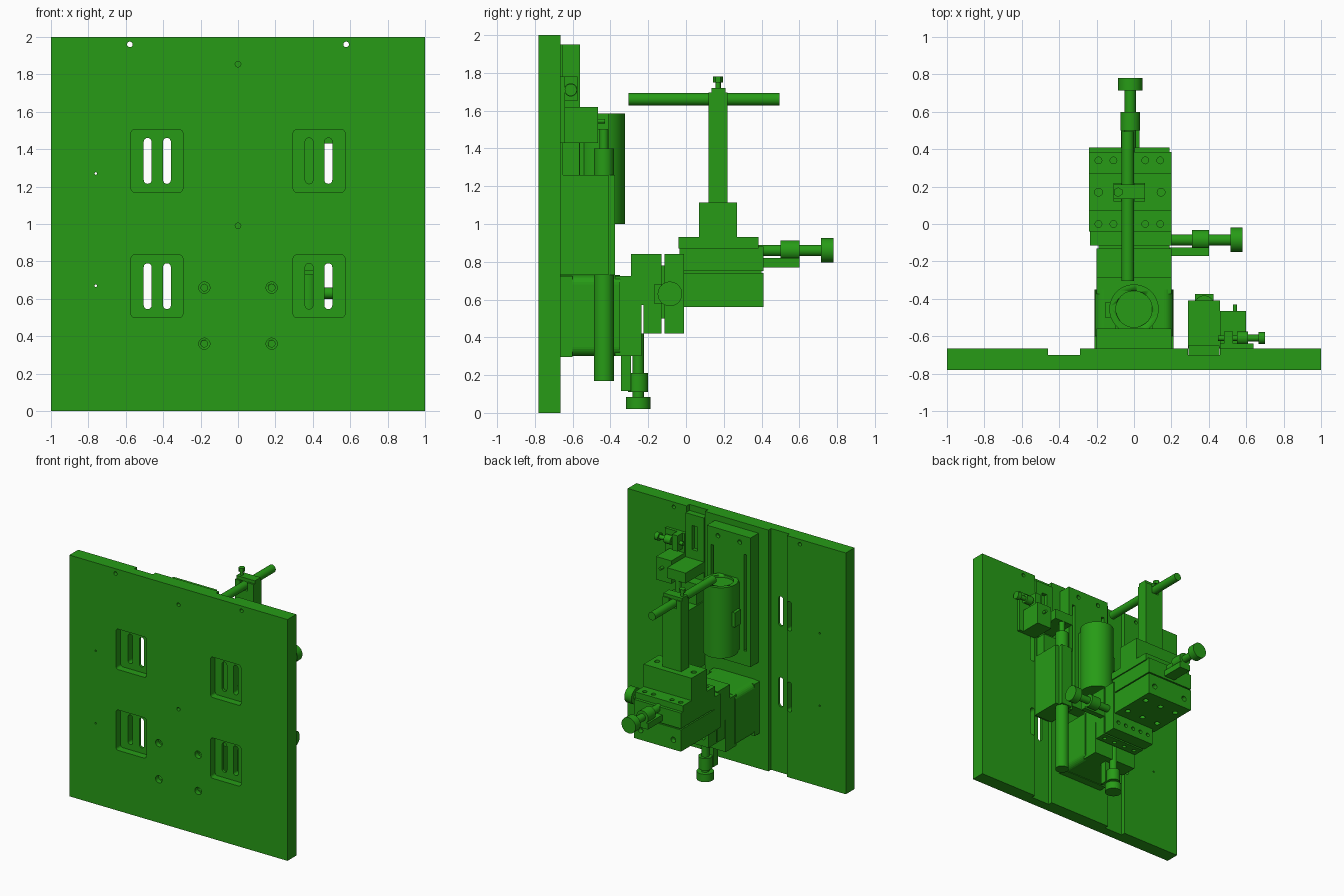
import bpy
from mathutils import Vector

if "Cube" in bpy.data.objects:
    bpy.data.objects.remove(bpy.data.objects["Cube"])

green = bpy.data.materials.new("green")
green.diffuse_color = (0.02, 0.33, 0.008, 1)
green.use_nodes = True
green.node_tree.nodes["Principled BSDF"].inputs["Base Color"].default_value = green.diffuse_color


def finish(ob, name):
    ob.name = ob.data.name = name
    ob.data.materials.append(green)
    return ob


def box(name, x, y, z, bevel=0, axis=None):
    """Box from ranges; optional bevel of the edges parallel to axis."""
    bpy.ops.mesh.primitive_cube_add(size=1)
    ob = bpy.context.object
    lo, hi = Vector((x[0], y[0], z[0])), Vector((x[1], y[1], z[1]))
    for v in ob.data.vertices:
        v.co = Vector(lo[i] if v.co[i] < 0 else hi[i] for i in range(3))
    if bevel:
        w = ob.data.attributes.new("bevel_weight_edge", 'FLOAT', 'EDGE')
        for e in ob.data.edges:
            a, b = (ob.data.vertices[i].co for i in e.vertices)
            w.data[e.index].value = 1.0 if abs((b - a).normalized()[axis]) > .9 else 0.0
        m = ob.modifiers.new("round", 'BEVEL')
        m.limit_method, m.width, m.segments = 'WEIGHT', bevel, 6
        bpy.ops.object.modifier_apply(modifier=m.name)
    return finish(ob, name)


def cyl(name, p0, p1, r, seg=40):
    p0, p1 = Vector(p0), Vector(p1)
    d = p1 - p0
    bpy.ops.mesh.primitive_cylinder_add(vertices=seg, radius=r, depth=d.length, location=(p0 + p1) / 2,
                                        rotation=d.to_track_quat('Z', 'Y').to_euler())
    bpy.ops.object.transform_apply()
    bpy.ops.object.shade_smooth_by_angle()
    return finish(bpy.context.object, name)


def cut(ob, cutters):
    for c in cutters:
        bpy.context.view_layer.objects.active = ob
        m = ob.modifiers.new("cut", 'BOOLEAN')
        m.operation, m.object, m.solver = 'DIFFERENCE', c, 'EXACT'
        bpy.ops.object.modifier_apply(modifier=m.name)
        bpy.data.objects.remove(c)


def hole(p, axis, r, depth, seg=20):
    """Cutter of given depth either side of p along axis."""
    d = Vector((0, 0, 0))
    d[axis] = depth
    return cyl("hole", Vector(p) - d, Vector(p) + d, r, seg)


def micrometer(name, origin, direction, stops, radii):
    """Row of coaxial cylinders along direction."""
    o, d = Vector(origin), Vector(direction)
    for part, a, b, r in zip(("spindle", "sleeve", "thimble", "knob"), stops, stops[1:], radii):
        cyl(f"{name}_{part}", o + d * a, o + d * b, r)


# Back plate with channels, pockets, slots and holes
plate = box("base_plate", (-1, 1), (-.78, -.665), (0, 2))
cuts = []
for s in (-1, 1):
    cuts.append(box("channel", sorted((s * .29, s * .46)), (-.7, -.6), (-.1, 2.1)))
    for z in (.5, 1.17):
        cuts.append(box("pocket", sorted((s * .295, s * .572)), (-.9, -.72), (z, z + .335), .02, 1))
        for x in (.38, .483):
            cuts.append(box("slot", (s * x - .021, s * x + .021), (-.9, -.5), (z + .045, z + .29), .0205, 1))
    cuts.append(hole((s * .578, -.72, 1.96), 1, .015, .2))
    for z in (.36, .66):
        cuts.append(hole((s * .18, -.78, z), 1, .03, .04))
        cuts.append(hole((s * .18, -.72, z), 1, .018, .2))
for x, z, r in ((0, 1.855, .015), (0, .99, .015), (-.76, 1.27, .007), (-.76, .67, .007)):
    cuts.append(hole((x, -.72, z), 1, r, .2))
cut(plate, cuts)

# Upper central rail plate with guide grooves, and the large cylinder
rail = box("rail_plate", (-.2, .2), (-.665, -.56), (.88, 1.95))
cuts = [box("groove", (s * .15 - .012, s * .15 + .012), (-.6, -.5), (1.0, 1.8)) for s in (-1, 1)]
cuts += [hole((x, -.56, 1.89), 1, .018, .03) for x in (-.1, .1)]
cut(rail, cuts)
box("cylinder_mount", (-.1, .1), (-.565, -.45), (1.0, 1.56))
motor = cyl("main_cylinder", (0, -.455, 1.0), (0, -.455, 1.585), .132, 64)
cut(motor, [hole((0, -.455, 1.585), 2, .097, .02, 48)])
box("cylinder_clip", (-.155, -.125), (-.5, -.42), (1.25, 1.37))

# Side slider in the right channel
strip = box("slider_strip", (.292, .458), (-.7, -.65), (.75, 1.95))
cut(strip, [box("slot", (.35, .4), (-.68, -.6), (1.66, 1.86))])
box("actuator_body", (.29, .46), (-.665, -.41), (.73, 1.26))
box("actuator_ridge", (.325, .425), (-.42, -.375), (.73, 1.26))
box("actuator_back", (.3, .45), (-.66, -.565), (1.26, 1.43))
cyl("actuator_lower", (.375, -.435, .17), (.375, -.435, .73), .053)
cyl("actuator_upper", (.375, -.435, 1.26), (.375, -.435, 1.4), .053)
cyl("actuator_rod", (.375, -.435, 1.4), (.375, -.435, 1.53), .024)
box("rod_bracket", (.29, .46), (-.66, -.41), (1.5, 1.585))

# Small fine adjuster beside the slider
box("adjuster_block", (.46, .6), (-.66, -.465), (1.43, 1.62))
box("adjuster_foot", (.46, .64), (-.665, -.64), (1.43, 1.78))
cyl("adjuster_pin", (.54, -.47, 1.545), (.54, -.43, 1.545), .012, 20)
box("adjuster_holder", (.48, .53), (-.655, -.575), (1.65, 1.78))
micrometer("adjuster", (.45, -.61, 1.71), (1, 0, 0), (0, .1, .16, .215, .25), (.015, .035, .018, .032))

# Vertical stage: housing, fixed slide and carriage
box("stage_housing", (-.21, .21), (-.665, -.35), (.3, .73), .05, 1)
box("stage_wall", (-.21, .21), (-.665, -.6), (.295, .725))
box("z_fixed_slide", (-.2, .2), (-.375, -.235), (.3, .725))
box("z_carriage_rear", (-.2, .2), (-.29, -.205), (.57, .84))
face = box("z_carriage", (-.2, .2), (-.225, -.13), (.42, .84))
cut(face, [hole((x, -.18, .42), 2, .016, .04) for x in (-.15, -.05, .05, .15)])
box("x_slide_neck", (-.19, .19), (-.14, -.1), (.5, .78))
front = box("x_slide", (-.2, .2), (-.115, -.01), (.42, .84))
cut(front, [hole((x, -.01, .49), 1, .016, .04) for x in (-.15, -.075, 0, .075, .15)])
box("x_slide_cap", (-.235, -.19), (-.115, 0), (.56, .84))

# Upper stage with tapped holes
low = box("y_slide_lower", (-.24, .19), (-.035, .41), (.56, .74))
cuts = [hole((x, y, .56), 2, .022, .05) for x in (-.17, -.02, .13) for y in (.08, .3)]
cuts += [hole((x, .41, .64), 1, .022, .04) for x in (-.17, .13)]
cut(low, cuts)
box("y_slide_neck", (-.22, .17), (-.03, .4), (.73, .76))
box("y_slide_middle", (-.24, .19), (-.035, .41), (.75, .88))
top = box("y_slide_top", (-.24, .2), (-.04, .385), (.87, .93))
cut(top, [hole((x, y, .93), 2, .018, .03) for x in (-.19, -.11, .06, .14) for y in (0, .34)])

# Tool riser, post, cross rod and clamp
riser = box("riser_block", (-.24, .2), (.07, .27), (.925, 1.115))
cut(riser, [hole((x, .17, 1.115), 2, .021, .05) for x in (-.19, .145)])
box("post", (-.11, .06), (.12, .22), (1.11, 1.625))
for x in ((-.11, -.066), (.001, .06)):
    box("clamp_side", x, (.12, .22), (1.62, 1.695))
box("clamp_cap", (-.11, .06), (.135, .21), (1.69, 1.72))
cyl("cross_rod", (-.033, -.305, 1.66), (-.033, .495, 1.66), .033)
cyl("clamp_screw", (-.085, .17, 1.7), (-.085, .17, 1.765), .014, 20)
cyl("clamp_screw_head", (-.085, .17, 1.75), (-.085, .17, 1.78), .026, 6)

# Three stage micrometers with their brackets
radii = (.03, .053, .03, .065)
micrometer("x_micrometer", (.18, -.085, .63), (1, 0, 0), (0, .13, .22, .335, .4), radii)
box("x_bracket", (.19, .4), (-.17, -.125), (.58, .68))
micrometer("y_micrometer", (-.02, .38, .86), (0, 1, 0), (0, .12, .22, .335, .4), radii)
box("y_bracket", (-.07, .03), (.4, .6), (.77, .82))
micrometer("z_micrometer", (0, -.253, .42), (0, 0, -1), (0, .21, .31, .335, .4), radii)
box("z_bracket", (-.05, .05), (-.345, -.29), (.115, .31))
